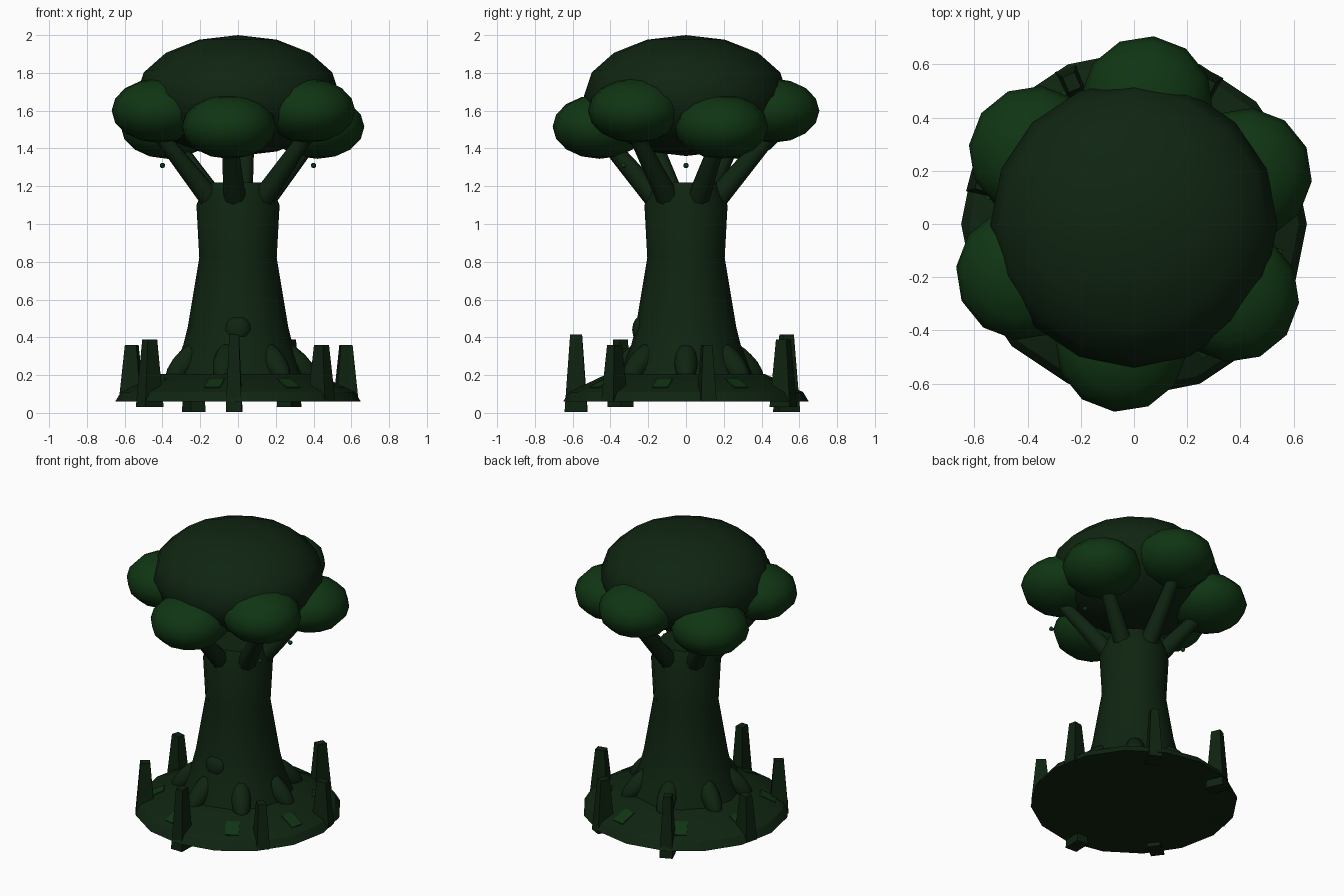
import bpy, bmesh, math
from mathutils import Vector, Matrix

cube = bpy.data.objects.get("Cube")
if cube:
    bpy.data.objects.remove(cube, do_unlink=True)


def material(name, rgb):
    m = bpy.data.materials.new(name)
    m.use_nodes = True
    m.diffuse_color = (*rgb, 1)
    bsdf = m.node_tree.nodes["Principled BSDF"]
    bsdf.inputs["Base Color"].default_value = (*rgb, 1)
    bsdf.inputs["Roughness"].default_value = 0.9
    return m


BARK = material("dark bark green", (0.0048, 0.018, 0.0055))
CROWN = material("deep canopy green", (0.005, 0.0185, 0.006))
LEAF = material("leaf green", (0.005, 0.036, 0.0065))
STONE = material("dark stone green", (0.0045, 0.0165, 0.005))


def finish(name, bm, mat, angle=40):
    bmesh.ops.recalc_face_normals(bm, faces=bm.faces)
    me = bpy.data.meshes.new(name)
    bm.to_mesh(me)
    bm.free()
    me.materials.append(mat)
    ob = bpy.data.objects.new(name, me)
    bpy.context.collection.objects.link(ob)
    if angle:
        bpy.ops.object.select_all(action="DESELECT")
        ob.select_set(True)
        bpy.context.view_layer.objects.active = ob
        bpy.ops.object.shade_smooth_by_angle(angle=math.radians(angle))
    return ob


def polar(deg, r, z):
    a = math.radians(deg)
    return Vector((r * math.cos(a), r * math.sin(a), z))


def lathe(name, profile, sides, mat, angle=40):
    """Closed solid turned about z from (radius, height) pairs."""
    bm = bmesh.new()
    rings = [[bm.verts.new(polar(360 * i / sides, r, z)) for i in range(sides)]
             for r, z in profile]
    for low, high in zip(rings, rings[1:]):
        for i in range(sides):
            j = (i + 1) % sides
            bm.faces.new((low[i], low[j], high[j], high[i]))
    bm.faces.new(rings[0][::-1])
    bm.faces.new(rings[-1])
    return finish(name, bm, mat, angle)


def ellipsoid(name, centre, radii, mat, seg=12, rings=8, turn=0, tilt=0):
    """Ellipsoid tipped about its own y axis, then turned about z."""
    bm = bmesh.new()
    m = (Matrix.Translation(centre) @ Matrix.Rotation(math.radians(turn), 4, "Z")
         @ Matrix.Rotation(math.radians(tilt), 4, "Y") @ Matrix.Diagonal((*radii, 1)))
    bmesh.ops.create_uvsphere(bm, u_segments=seg, v_segments=rings, radius=1, matrix=m)
    return finish(name, bm, mat, 60)


def limb(name, a, b, r1, r2, mat, sides=8):
    """Tapered cylinder between two points."""
    d = b - a
    bm = bmesh.new()
    m = Matrix.Translation((a + b) / 2) @ d.to_track_quat("Z", "Y").to_matrix().to_4x4()
    bmesh.ops.create_cone(bm, cap_ends=True, segments=sides, radius1=r1, radius2=r2,
                          depth=d.length, matrix=m)
    return finish(name, bm, mat, 50)


# Ground mound and trunk
lathe("ground_mound", [(0.65, 0.06), (0.62, 0.11), (0.42, 0.205), (0.2, 0.21)], 16, BARK, 30)
lathe("trunk", [(0.36, 0.17), (0.29, 0.36), (0.265, 0.46), (0.205, 0.82),
                (0.22, 1.1), (0.17, 1.22)], 12, BARK)

# Rounded knot on the front of the trunk
ellipsoid("trunk_knot", (0, -0.225, 0.44), (0.075, 0.06, 0.08), BARK)

# Roots running from the trunk down to the mound
for i in range(7):
    a = 360 * i / 7
    ellipsoid(f"root_{i + 1}", polar(a, 0.31, 0.265), (0.15, 0.062, 0.062), BARK,
              turn=a, tilt=45)

# Crown, with six leaf clusters at alternating heights, each on a branch
ellipsoid("crown", (0, 0, 1.68), (0.54, 0.54, 0.32), CROWN, 16, 8)
for i in range(6):
    a = 264 + 60 * i
    z = 1.6 if i % 2 else 1.515
    limb(f"branch_{i + 1}", polar(a, 0.14, 1.11), polar(a, 0.45, 1.47), 0.062, 0.04, BARK)
    ellipsoid(f"leaf_cluster_{i + 1}", polar(a, 0.46, z), (0.25, 0.25, 0.17), LEAF, turn=a)

# Tiny berries below the crown
for i, (x, y) in enumerate([(0.4, 0), (-0.4, 0), (0.4, -0.33)]):
    ellipsoid(f"berry_{i + 1}", (x, y, 1.31), (0.014,) * 3, LEAF, 8, 6)

# Ring of tapered standing stones, sunk through the mound's edge
for i, h in enumerate([0.41, 0.3, 0.3, 0.355, 0.41, 0.3, 0.355]):
    a = -92 + 360 * i / 7
    bm = bmesh.new()
    bmesh.ops.create_cube(bm, size=1)
    for v in bm.verts:
        top = v.co.z > 0
        v.co.x *= 0.062 if top else 0.12
        v.co.y *= 0.05 if top else 0.085
        v.co.z *= h
    bm.transform(Matrix.Translation(polar(a, 0.582, 0.21))
                 @ Matrix.Rotation(math.radians(a), 4, "Z"))
    finish(f"standing_stone_{i + 1}", bm, STONE, 0)

# Moss patches lying on the mound's slope
slope = math.degrees(math.atan2(0.095, 0.2))
for i in range(8):
    a = -104 + 45 * i
    bm = bmesh.new()
    m = (Matrix.Translation(polar(a, 0.515, 0.157))
         @ Matrix.Rotation(math.radians(a), 4, "Z")
         @ Matrix.Rotation(math.radians(slope), 4, "Y")
         @ Matrix.Diagonal((0.11, 0.085, 0.009, 1)))
    bmesh.ops.create_cube(bm, size=1, matrix=m)
    finish(f"moss_patch_{i + 1}", bm, LEAF, 0)
